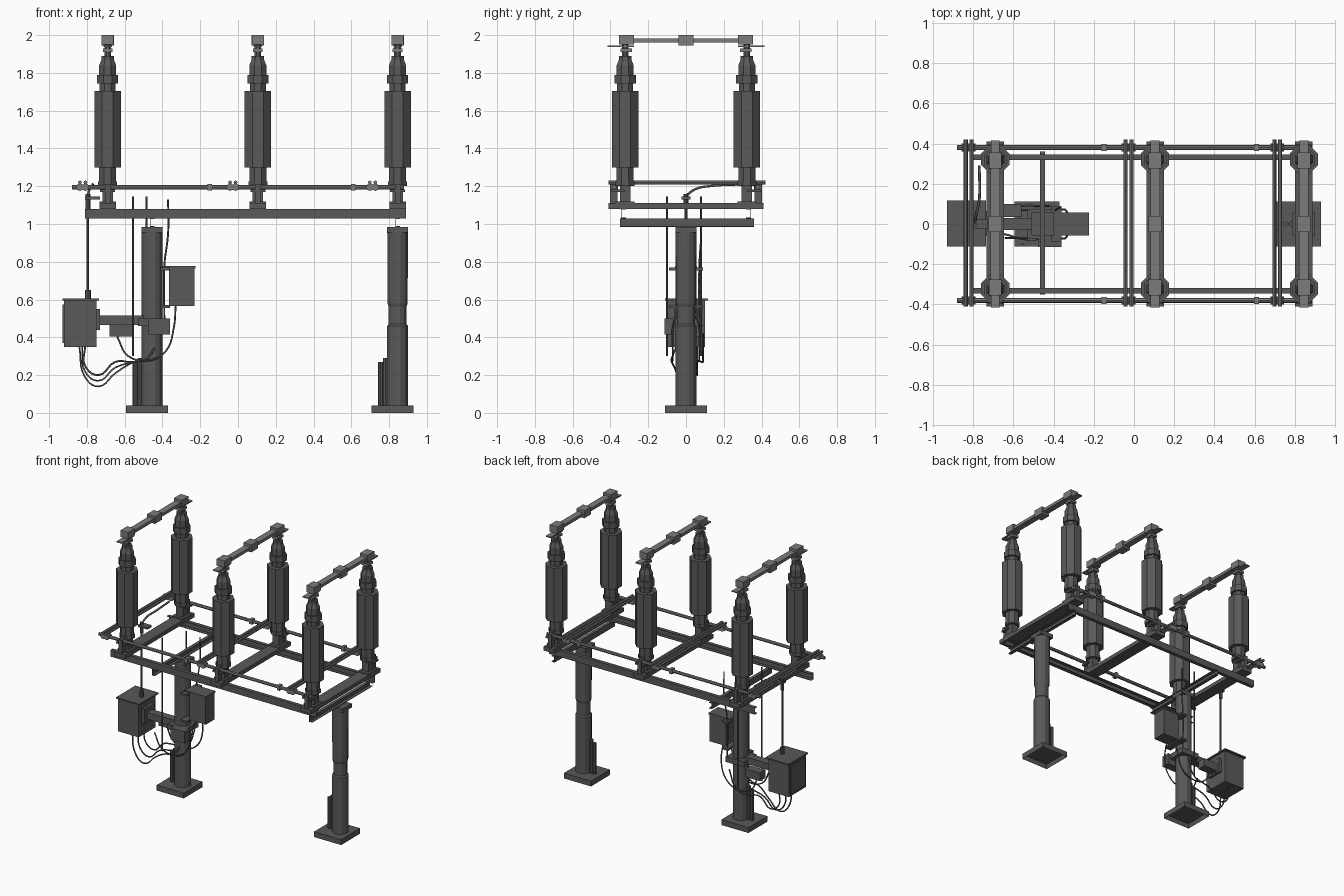
import bpy, bmesh, math
from mathutils import Vector

if "Cube" in bpy.data.objects:
    bpy.data.objects.remove(bpy.data.objects["Cube"])


def material(name, v):
    m = bpy.data.materials.new(name)
    m.use_nodes = True
    m.diffuse_color = (v, v, v, 1)
    m.node_tree.nodes["Principled BSDF"].inputs["Base Color"].default_value = (v, v, v, 1)
    return m


DARK = material("dark grey steel", 0.10)
LIGHT = material("light grey metal", 0.20)


def finish(name, bm, mat):
    bmesh.ops.recalc_face_normals(bm, faces=bm.faces)
    me = bpy.data.meshes.new(name)
    bm.to_mesh(me)
    bm.free()
    me.materials.append(mat)
    ob = bpy.data.objects.new(name, me)
    bpy.context.collection.objects.link(ob)
    return ob


def box(name, x, y, z, mat=DARK):
    """Box from (min, max) pairs."""
    bm = bmesh.new()
    bmesh.ops.create_cube(bm, size=1)
    for v in bm.verts:
        v.co = [(a + b) / 2 + c * (b - a) for (a, b), c in zip((x, y, z), v.co)]
    return finish(name, bm, mat)


def around(c, h):
    return (c - h, c + h)


def lathe(name, x, y, profile, sides, mat=DARK):
    """Stack of rings (flat-to-flat radius, z) with a flat side facing front."""
    bm = bmesh.new()
    rings = []
    for r, z in profile:
        R = r / math.cos(math.pi / sides)
        rings.append([bm.verts.new((x + R * math.cos((i + 0.5) * math.tau / sides),
                                    y + R * math.sin((i + 0.5) * math.tau / sides), z))
                      for i in range(sides)])
    for a, b in zip(rings, rings[1:]):
        for i in range(sides):
            j = (i + 1) % sides
            bm.faces.new((a[i], a[j], b[j], b[i]))
    bm.faces.new(rings[0])
    bm.faces.new(rings[-1])
    return finish(name, bm, mat)


def rod(name, a, b, r, mat=DARK, sides=8):
    a, b = Vector(a), Vector(b)
    bm = bmesh.new()
    bmesh.ops.create_cone(bm, cap_ends=True, segments=sides, radius1=r, radius2=r, depth=(b - a).length)
    q = Vector((0, 0, 1)).rotation_difference(b - a)
    for v in bm.verts:
        v.co = q @ v.co + (a + b) / 2
    return finish(name, bm, mat)


def cable(name, pts, r=0.005):
    cu = bpy.data.curves.new(name, "CURVE")
    cu.dimensions = "3D"
    cu.bevel_depth = r
    cu.bevel_resolution = 1
    cu.resolution_u = 5
    sp = cu.splines.new("BEZIER")
    sp.bezier_points.add(len(pts) - 1)
    for p, co in zip(sp.bezier_points, pts):
        p.co = co
        p.handle_left_type = p.handle_right_type = "AUTO"
    cu.materials.append(DARK)
    ob = bpy.data.objects.new(name, cu)
    bpy.context.collection.objects.link(ob)


def channel(name, axis, lo, hi, web, depth, z0, z1, t=0.004):
    """Thin C channel along x or y; depth is signed and points to the open side."""
    def part(label, c0, c1, za, zb):
        c = (min(c0, c1), max(c0, c1))
        x, y = ((lo, hi), c) if axis == "x" else (c, (lo, hi))
        box(name + label, x, y, (za, zb))
    part("_web", web, web + math.copysign(t, depth), z0, z1)
    part("_lower_flange", web, web + depth, z0, z0 + t)
    part("_upper_flange", web, web + depth, z1 - t, z1)


PHASES = (-0.69, 0.105, 0.845)
SIDES = (("front", -1), ("back", 1))

# Posts with hollow base trays, top plates and conduits
for side, px in (("right", -0.455), ("left", 0.845)):
    bx = px - 0.027
    tray = box(side + "_base", around(bx, 0.112), around(0, 0.112), (0, 0.04))
    bm = bmesh.new()
    bm.from_mesh(tray.data)
    bottom = min(bm.faces, key=lambda f: f.calc_center_median().z)
    bmesh.ops.inset_individual(bm, faces=[bottom], thickness=0.015)
    for v in bottom.verts:
        v.co.z = 0.03
    bm.to_mesh(tray.data)
    bm.free()
    shape = [(0.055, 0.035), (0.055, 0.98)]
    if side == "left":
        shape[1:1] = [(0.055, 0.46), (0.047, 0.47), (0.047, 0.56), (0.053, 0.58)]
    lathe(side + "_post", px, 0, shape, 12)
    box(side + "_post_cap", around(px, 0.056), around(0, 0.056), (0.955, 0.985))
    for i, h in enumerate((0.27, 0.29)):
        rod(f"{side}_conduit_{i}", (px - 0.09 + 0.025 * i, 0, 0.03),
            (px - 0.09 + 0.025 * i, 0, h), 0.013)
    channel(side + "_post_beam", "y", -0.35, 0.36, px - 0.012, 0.025, 0.985, 1.03)

# Long frame beams and operating rods
for label, s in SIDES:
    channel(label + "_long_beam", "x", -0.81, 0.89, s * 0.345, -s * 0.027, 1.03, 1.08)
    rod(label + "_operating_rod", (-0.88, s * 0.38, 1.195), (0.88, s * 0.38, 1.195), 0.012, LIGHT)
    for i, x in enumerate((-0.15, 0.61)):
        box(f"{label}_rod_collar_{i}", around(x, 0.012), around(s * 0.38, 0.017), around(1.195, 0.018), LIGHT)

INSULATOR = [(0.05, 1.2), (0.05, 1.225), (0.045, 1.225), (0.045, 1.3), (0.07, 1.3), (0.07, 1.705),
             (0.042, 1.705), (0.042, 1.745), (0.056, 1.745), (0.056, 1.79), (0.045, 1.79),
             (0.045, 1.84), (0.033, 1.87), (0.033, 1.89), (0.018, 1.89), (0.018, 1.95)]

# Three phases: beam, two insulators, cross rods and the conductor bridge
for n, px in enumerate(PHASES):
    box(f"phase_beam_{n}", around(px, 0.044), around(0, 0.41), (1.08, 1.11))
    for k in (-0.147, -0.118):
        rod(f"cross_rod_{n}", (px + k, -0.41, 1.22), (px + k, 0.42, 1.22), 0.01, LIGHT)
    for label, s in SIDES:
        y = s * 0.322
        box(f"{label}_pedestal_{n}", around(px, 0.028), around(y, 0.028), (1.11, 1.2))
        box(f"{label}_pedestal_foot_{n}", around(px, 0.044), around(y, 0.05), (1.11, 1.12))
        box(f"{label}_crank_{n}", around(px, 0.014), around(s * 0.382, 0.02), (1.11, 1.21))
        box(f"{label}_crank_arm_{n}", around(px, 0.04), around(s * 0.36, 0.035), (1.17, 1.182))
        for k in (-0.147, -0.118):
            rod(f"{label}_rod_clamp_{n}", (px + k, s * 0.36, 1.195), (px + k, s * 0.4, 1.195), 0.02, LIGHT)
        lathe(f"{label}_insulator_{n}", px, y, INSULATOR, 8)
        box(f"{label}_insulator_clamp_{n}", around(px, 0.026), around(y - s * 0.005, 0.03), (1.91, 1.928), LIGHT)
        box(f"{label}_terminal_plate_{n}", around(px, 0.022), around(s * 0.345, 0.07), (1.936, 1.944), LIGHT)
        box(f"{label}_contact_head_{n}", around(px, 0.032), around(s * 0.315, 0.04), (1.95, 2.0), LIGHT)
    box(f"conductor_arm_{n}", around(px, 0.024), around(0, 0.29), (1.96, 1.982), LIGHT)
    box(f"centre_contact_{n}", around(px, 0.033), around(0, 0.04), (1.945, 2.0), LIGHT)

# Motor drive cabinet and its vertical shaft
box("drive_cabinet", (-0.92, -0.75), around(0, 0.1), (0.35, 0.595))
box("drive_cabinet_roof", (-0.93, -0.737), around(0.003, 0.114), (0.595, 0.605))
box("drive_cabinet_door", (-0.928, -0.92), around(0, 0.085), (0.37, 0.575))
rod("drive_shaft", (-0.795, 0, 0.6), (-0.795, 0, 1.14), 0.007)
rod("shaft_lower_coupling", (-0.795, 0, 0.605), (-0.795, 0, 0.65), 0.016)
rod("shaft_upper_coupling", (-0.795, 0, 1.08), (-0.795, 0, 1.16), 0.013)
cable("drive_link", [(-0.795, 0, 1.15), (-0.785, 0.05, 1.185), (-0.77, 0.12, 1.2), (-0.77, 0.29, 1.21)], 0.007)
box("shaft_bearing", (-0.81, -0.73), around(0, 0.025), (1.13, 1.145))

# Cabinet support and small boxes around the right post
box("cabinet_bracket", (-0.75, -0.50), around(0, 0.03), (0.465, 0.515))
box("bracket_plate", (-0.752, -0.73), around(0, 0.06), (0.44, 0.55))
box("post_clamp", (-0.53, -0.38), around(0, 0.075), (0.46, 0.5))
box("rear_junction_box", (-0.68, -0.56), (0.035, 0.1), (0.405, 0.465))
box("front_junction_box", (-0.475, -0.36), (-0.115, -0.055), (0.415, 0.5))
box("control_box", (-0.365, -0.23), around(0, 0.052), (0.565, 0.765))
box("control_box_roof", (-0.4, -0.225), around(0, 0.057), (0.765, 0.777))
box("control_box_mount", (-0.41, -0.36), around(0, 0.09), (0.555, 0.57))
box("control_box_upper_mount", (-0.41, -0.36), around(0, 0.09), (0.755, 0.77))

# Earthing rods and loose cables
rod("front_earth_rod", (-0.555, -0.1, 0.3), (-0.555, -0.1, 1.145), 0.005)
rod("back_earth_rod", (-0.485, 0.08, 0.3), (-0.485, 0.08, 1.145), 0.005)
cable("control_cable", [(-0.37, 0.08, 1.13), (-0.37, 0.08, 0.95), (-0.39, 0.07, 0.78), (-0.39, 0.07, 0.5)])
for i, y in enumerate((-0.05, 0.0, 0.06)):
    dip = 0.14 + 0.03 * i
    cable(f"drive_cable_{i}", [(-0.84 + 0.015 * i, y, 0.35), (-0.81, y, dip + 0.05), (-0.74, y, dip),
                               (-0.65, y, dip + 0.07), (-0.55, y * 1.5, 0.27), (-0.48, y * 1.5, 0.29),
                               (-0.42, y + 0.03, 0.42)])
for i, y in enumerate((-0.07, 0.07)):
    cable(f"control_box_cable_{i}", [(-0.33, y / 2, 0.565), (-0.34, y, 0.45), (-0.38, y, 0.33),
                                     (-0.46, y, 0.28), (-0.58, y, 0.3), (-0.64, y, 0.405)])
